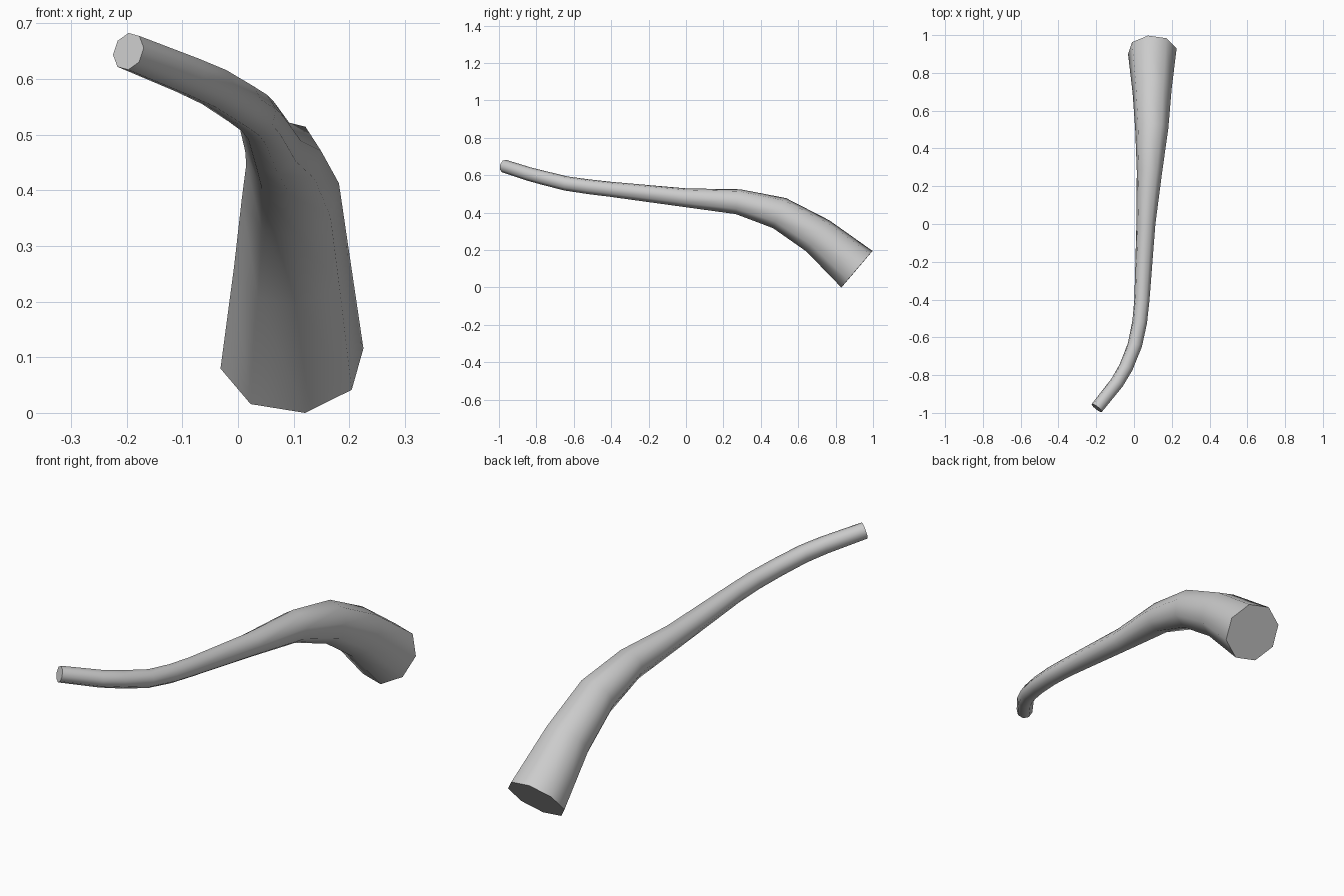
import bpy, bmesh, math
from mathutils import Vector

if "Cube" in bpy.data.objects:
    bpy.data.objects.remove(bpy.data.objects["Cube"])

SIDES = 8
TWIST = math.radians(12)

# Centre line from the thick cut base to the thin tip: x, y, z, radius
PATH = [
    (0.097, 0.914, 0.100, 0.128),
    (0.096, 0.705, 0.278, 0.103),
    (0.094, 0.500, 0.400, 0.087),
    (0.082, 0.278, 0.461, 0.067),
    (0.063, 0.000, 0.482, 0.050),
    (0.042, -0.400, 0.527, 0.040),
    (0.030, -0.520, 0.541, 0.039),
    (0.005, -0.640, 0.558, 0.038),
    (-0.043, -0.760, 0.588, 0.037),
    (-0.090, -0.840, 0.609, 0.036),
    (-0.197, -0.974, 0.652, 0.034),
]


def ring(bm, i):
    """One cross-section, square to the centre line."""
    pts = [Vector(p[:3]) for p in PATH]
    t = (pts[min(i + 1, len(pts) - 1)] - pts[max(i - 1, 0)]).normalized()
    side = t.cross(Vector((0, 0, 1))).normalized()
    up = side.cross(t)
    r = PATH[i][3] * 1.02
    verts = []
    for k in range(SIDES):
        a = 2 * math.pi * (k + 0.5) / SIDES + TWIST
        verts.append(bm.verts.new(pts[i] + r * (math.cos(a) * side + math.sin(a) * up)))
    return verts


# Branch skin
bm = bmesh.new()
rings = [ring(bm, i) for i in range(len(PATH))]
for a, b in zip(rings, rings[1:]):
    for k in range(SIDES):
        n = (k + 1) % SIDES
        bm.faces.new((a[k], a[n], b[n], b[k]))

# Flat cut ends
bm.faces.new(rings[0])
bm.faces.new(rings[-1])
bmesh.ops.recalc_face_normals(bm, faces=bm.faces)

# Rest on the ground
low = min(v.co.z for v in bm.verts)
bmesh.ops.translate(bm, verts=bm.verts, vec=(0, 0, -low))

mesh = bpy.data.meshes.new("branch")
bm.to_mesh(mesh)
bm.free()
branch = bpy.data.objects.new("branch", mesh)
bpy.context.collection.objects.link(branch)

# Smooth bark, sharp cut ends
bpy.context.view_layer.objects.active = branch
branch.select_set(True)
bpy.ops.object.shade_smooth_by_angle(angle=math.radians(60))
